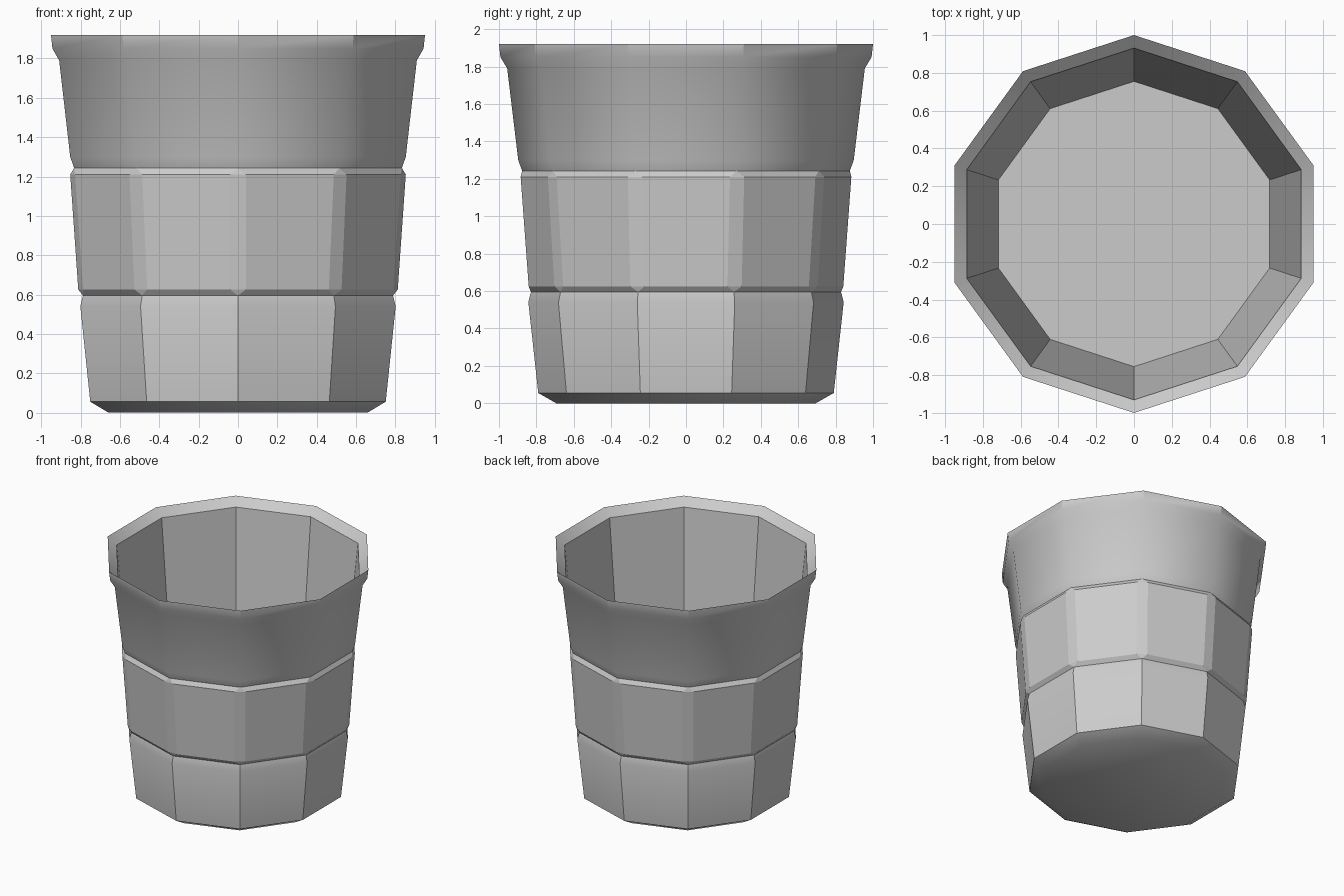
import bpy, bmesh
from math import cos, sin, pi, radians
from mathutils import Vector

if "Cube" in bpy.data.objects:
    bpy.data.objects.remove(bpy.data.objects["Cube"])

N = 10
bm = bmesh.new()
panel_faces = []


def corner(i, r, z):
    a = pi / 2 + 2 * pi * i / N
    return Vector((r * cos(a), r * sin(a), z))


def ring(r, z):
    return [bm.verts.new(corner(i, r, z)) for i in range(N)]


def chamfered_ring(r, z, w=0.042):
    """Ten pairs of points, one pair beside each corner."""
    out = []
    for i in range(N):
        c = corner(i, r, z)
        out.append([bm.verts.new(c + (corner(i + s, r, z) - c).normalized() * w)
                    for s in (-1, 1)])
    return out


def bridge(lo, hi):
    for i in range(N):
        j = (i + 1) % N
        bm.faces.new((lo[i], lo[j], hi[j], hi[i]))


def bevel_bridge(plain, pairs):
    """Panel bevels: a triangle at each corner, a quad along each side."""
    for i in range(N):
        j = (i + 1) % N
        panel_faces.append(bm.faces.new((plain[i], *pairs[i])))
        panel_faces.append(bm.faces.new((plain[i], plain[j], pairs[j][0], pairs[i][1])))


def skin(profile):
    rings = [ring(r, z) for r, z in profile]
    for a, b in zip(rings, rings[1:]):
        bridge(a, b)
    return rings


# Base and lower band
lower = skin([(0.694, 0), (0.79, 0.055), (0.843, 0.54), (0.829, 0.595)])
bm.faces.new(lower[0])

# Upper band, flared lip, sloped rim, inner wall and floor
upper = skin([(0.876, 1.243), (0.897, 1.30), (0.956, 1.79), (0.992, 1.85),
              (1.0, 1.92), (0.931, 1.86), (0.755, 0.06)])
bm.faces.new(upper[-1])

# Raised middle panels with chamfered corners
p0 = chamfered_ring(0.854, 0.625)
p1 = chamfered_ring(0.897, 1.21)
bevel_bridge(lower[-1], p0)
bevel_bridge(upper[0], p1)
for i in range(N):
    j = (i + 1) % N
    panel_faces.append(bm.faces.new((*p0[i], p1[i][1], p1[i][0])))
    panel_faces.append(bm.faces.new((p0[i][1], p0[j][0], p1[j][0], p1[i][1])))

bmesh.ops.recalc_face_normals(bm, faces=bm.faces)
bm.faces.index_update()
flat = [f.index for f in panel_faces]
mesh = bpy.data.meshes.new("faceted_cup")
bm.to_mesh(mesh)
bm.free()
cup = bpy.data.objects.new("faceted_cup", mesh)
bpy.context.collection.objects.link(cup)

# Soft shading up each side, crisp facets on the panels
bpy.context.view_layer.objects.active = cup
cup.select_set(True)
bpy.ops.object.shade_smooth_by_angle(angle=radians(34.5))
for i in flat:
    mesh.polygons[i].use_smooth = False
